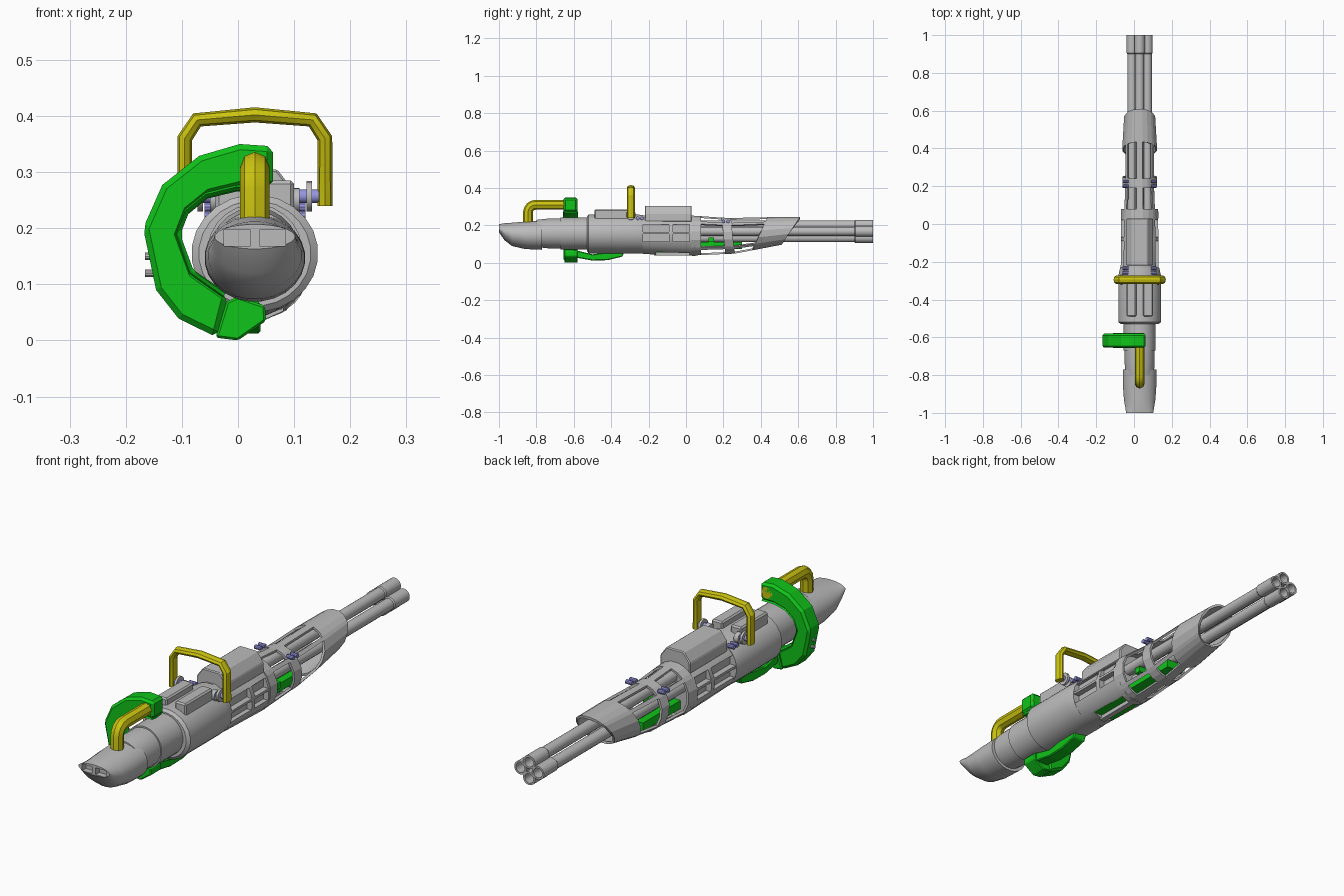
import bpy, bmesh
from math import sin, cos, pi, radians
from mathutils import Matrix, Vector

if "Cube" in bpy.data.objects:
    bpy.data.objects.remove(bpy.data.objects["Cube"])

CX, CZ = 0.03, 0.168  # long axis of the body


def material(name, rgb):
    m = bpy.data.materials.new(name)
    m.use_nodes = True
    m.diffuse_color = (*rgb, 1)
    m.node_tree.nodes["Principled BSDF"].inputs["Base Color"].default_value = (*rgb, 1)
    return m


GREY = material("metal_grey", (0.5, 0.5, 0.5))
YELLOW = material("handle_yellow", (0.6, 0.55, 0.005))
GREEN = material("frame_green", (0.005, 0.55, 0.01))
BLUE = material("fastener_blue", (0.3, 0.3, 0.75))


def activate(ob):
    bpy.ops.object.select_all(action='DESELECT')
    ob.select_set(True)
    bpy.context.view_layer.objects.active = ob


def finish(bm, name, mat, smooth=False, fix=True):
    if fix:
        bmesh.ops.recalc_face_normals(bm, faces=bm.faces[:])
    me = bpy.data.meshes.new(name)
    bm.to_mesh(me)
    bm.free()
    me.materials.append(mat)
    ob = bpy.data.objects.new(name, me)
    bpy.context.collection.objects.link(ob)
    if smooth:
        activate(ob)
        bpy.ops.object.shade_smooth_by_angle(angle=radians(30))
    return ob


def modify(ob, kind, **settings):
    mod = ob.modifiers.new(kind.lower(), kind)
    for key, value in settings.items():
        setattr(mod, key, value)
    activate(ob)
    bpy.ops.object.modifier_apply(modifier=mod.name)


def add_box(bm, x0, x1, y0, y1, z0, z1):
    size = Matrix.Diagonal((x1 - x0, y1 - y0, z1 - z0, 1))
    mid = Matrix.Translation(((x0 + x1) / 2, (y0 + y1) / 2, (z0 + z1) / 2))
    bmesh.ops.create_cube(bm, size=1, matrix=mid @ size)


def boxes(name, mat, dims, bevel=0):
    bm = bmesh.new()
    for d in dims:
        add_box(bm, *d)
    ob = finish(bm, name, mat)
    if bevel:
        modify(ob, 'BEVEL', width=bevel, segments=1)
    return ob


def cut(ob, dims):
    cutter = boxes("cutter", GREY, dims)
    cutter.hide_render = True
    modify(ob, 'BOOLEAN', object=cutter, operation='DIFFERENCE', solver='EXACT')
    bpy.data.objects.remove(cutter)


def loft(name, mat, rings, n=24, x=CX, capped=True):
    """Elliptical rings along y: (y, centre z, radius x, radius z)."""
    bm = bmesh.new()
    loops = [[bm.verts.new((x + rx * cos(2 * pi * (k + .5) / n), y, z + rz * sin(2 * pi * (k + .5) / n)))
              for k in range(n)] for y, z, rx, rz in rings]
    for a, b in zip(loops, loops[1:]):
        for k in range(n):
            bm.faces.new((a[k], b[k], b[(k + 1) % n], a[(k + 1) % n]))
    if capped:
        bm.faces.new(loops[0])
        bm.faces.new(loops[-1])
    return finish(bm, name, mat, smooth=True)


def prism(name, mat, points, place, depth, bevel=0):
    """Flat outline mapped to 3D by place, extruded along depth."""
    bm = bmesh.new()
    face = bm.faces.new([bm.verts.new(place(*p)) for p in points])
    out = bmesh.ops.extrude_face_region(bm, geom=[face])
    bmesh.ops.translate(bm, vec=depth, verts=[v for v in out["geom"] if isinstance(v, bmesh.types.BMVert)])
    ob = finish(bm, name, mat)
    if bevel:
        modify(ob, 'BEVEL', width=bevel, segments=1)
    return ob


def rod(name, mat, x0, x1, y, z, r, n=16):
    """Cylinder lying along x."""
    bm = bmesh.new()
    spot = Matrix.Translation(((x0 + x1) / 2, y, z)) @ Matrix.Rotation(pi / 2, 4, 'Y')
    bmesh.ops.create_cone(bm, cap_ends=True, segments=n, radius1=r, radius2=r, depth=abs(x1 - x0), matrix=spot)
    return finish(bm, name, mat, smooth=True)


def pipe(name, mat, points, r, y=0, stretch=1):
    cu = bpy.data.curves.new(name, 'CURVE')
    cu.dimensions = '3D'
    cu.bevel_depth, cu.bevel_resolution, cu.use_fill_caps = r, 2, True
    sp = cu.splines.new('POLY')
    sp.points.add(len(points) - 1)
    for p, co in zip(sp.points, points):
        p.co = (*co, 1)
    ob = bpy.data.objects.new(name, cu)
    bpy.context.collection.objects.link(ob)
    cu.materials.append(mat)
    ob.location.y, ob.scale.y = y, stretch
    activate(ob)
    bpy.ops.object.convert(target='MESH')
    bpy.ops.object.shade_smooth_by_angle(angle=radians(30))


# Stock with scooped underside and two recessed end windows
stock = loft("stock", GREY, [(-1, .185, .072, .022), (-.97, .166, .077, .046), (-.93, .152, .084, .063),
                             (-.86, .147, .089, .074), (-.77, .147, .09, .078)])
cut(stock, [(-.025, .022, -1.02, -.975, .168, .197), (.038, .085, -1.02, -.975, .168, .197)])

# Neck collars and the rear drum
loft("neck", GREY, [(-.8, .157, .075, .073), (-.74, .157, .08, .08), (-.67, .157, .08, .08),
                    (-.67, .157, .085, .086), (-.52, .157, .085, .086)])
loft("rear_drum", GREY, [(-.53, .155, .1, .094), (-.52, .155, .113, .105), (-.27, .155, .113, .105),
                         (-.23, .152, .104, .104)])

# Receiver body with side panels and underside pocket
body = loft("receiver", GREY, [(-.26, .152, .105, .103), (-.2, .149, .101, .105), (.05, .143, .1, .108)], n=16)
pockets = [(-.02, .08, -.16, .02, 0, .075)]
for s in (-1, 1):
    xa, xb = sorted((CX + s * .074, CX + s * .13))
    for y0, y1, z0, z1 in ((-.23, -.09, .165, .205), (-.23, -.09, .115, .155),
                           (-.07, .02, .165, .205), (-.07, .02, .115, .155)):
        pockets.append((xa, xb, y0, y1, z0, z1))
cut(body, pockets)

# Top cover and rails
prism("top_cover", GREY, [(-.07, .22), (-.07, .265), (-.04, .305), (.04, .305), (.07, .265), (.07, .22)],
      lambda x, z: (CX + x, -.22, z), Vector((0, .25, 0)), .004)
boxes("drum_rails", GREY, [(CX + a, CX + b, -.49, -.31, .22, .285) for a, b in ((-.07, -.018), (.018, .07))], .006)

# Slanted open shroud: rings of faces with windows left out
half = [(-36, 1), (-12, 1), (12, 1), (36, 0), (46, 1), (63, 1), (80, 0)]
sides = half + [(100, 1), (117, 1), (134, 0), (144, 1), (168, 1), (192, 1), (216, 0),
                (226, 1), (242, 1), (258, 0), (282, 1), (298, 1), (314, 0)]
stations = [(.03, 0, .145, .102, .109), (.08, 0, .145, .1, .106), (.2, -.01, .144, .094, .099),
            (.25, -.01, .144, .094, .097), (.395, .04, .155, .094, .09), (.56, .05, .17, .084, .075)]
bm = bmesh.new()
loops = [[bm.verts.new((CX + rx * cos(radians(a)), y + shear * sin(radians(a)), z + rz * sin(radians(a))))
          for a, _ in sides] for y, shear, z, rx, rz in stations]
for i, (a, b) in enumerate(zip(loops, loops[1:])):
    for k, (_, window) in enumerate(sides):
        if not (window and i in (1, 3)):
            j = (k + 1) % len(sides)
            bm.faces.new((a[k], b[k], b[j], a[j]))
shroud = finish(bm, "shroud", GREY, fix=False)
modify(shroud, 'SOLIDIFY', thickness=.01, offset=-1)

# Four barrels with hollow muzzles
for dx, dz in ((.041, 0), (-.041, 0), (0, .034), (0, -.034)):
    radii = [(.03, .024), (.9, .024), (.905, .028), (1, .028), (1, .02), (.88, .02)]
    loft("barrel", GREY, [(y, CZ + dz, r, r) for y, r in radii], n=20, x=CX + dx)

# Feed block seen through the openings, and the keel over it
boxes("feed_block", GREEN, [(-.01, .07, .04, .3, .075, .11), (.055, .095, .12, .15, .11, .135),
                            (-.018, .078, -.158, .018, .055, .08)])
boxes("keel", GREY, [(.018, .042, -.17, .04, .038, .09)])

# Curved shoulder frame with a raised rim
outer = [(.062, .346), (.003, .35), (-.069, .329), (-.135, .277), (-.169, .2), (-.146, .09), (-.106, .039),
         (-.037, .005)]
inner = [(-.018, .079), (-.078, .121), (-.103, .189), (-.087, .23), (-.05, .26), (.003, .273), (.062, .273)]
prism("shoulder_frame", GREEN, outer + inner, lambda x, z: (x, -.655, z), Vector((0, .075, 0)), .01)
rim = [Vector(p) for p in inner]
pipe("frame_inner_rim", GREEN, [(p.x - .008, 0, p.y) for p in rim], .008, y=-.617, stretch=5)

# Bracket joining the shoulder frame to the drum
prism("bracket_block", GREEN, [(-.04, .005), (0, 0), (.05, .035), (.048, .062), (0, .078), (-.02, .07)],
      lambda x, z: (x, -.65, z), Vector((0, .07, 0)), .004)
prism("bracket_strip", GREEN, [(-.6, .03), (-.5, .012), (-.42, .014), (-.34, .033), (-.33, .06), (-.4, .06),
                               (-.5, .045), (-.6, .07)],
      lambda y, z: (-.02, y, z), Vector((.06, 0, 0)), .004)
for z in (.15, .12):
    rod("frame_knob", GREY, -.166, -.14, -.617, z, .007, 10)

# Rear grip pipe with a rounded elbow
elbow = [(CX, -.805 - .04 * cos(t * pi / 8), .27 + .04 * sin(t * pi / 8)) for t in range(5)]
pipe("rear_grip", YELLOW, [(CX, -.845, .2)] + elbow + [(CX, -.58, .31)], .026)

# Carry handle on its pivots
arch = [(.125, .24), (.125, .36), (.103, .393), (0, .402)]
path = arch + [(-x, z) for x, z in reversed(arch[:-1])]
pipe("carry_handle", YELLOW, [(CX + x, 0, z) for x, z in path], .0135, y=-.295, stretch=1.6)
for s in (-1, 1):
    rod("pivot_spring", BLUE, CX + s * .07, CX + s * .132, -.295, .257, .012)
    rod("pivot_disc", GREY, CX + s * .092, CX + s * .102, -.295, .257, .027)
    rod("pivot_base", GREY, CX + s * .06, CX + s * .08, -.295, .25, .022)
    for y in (-.258, -.235, .2, .225):
        rod("fastener", BLUE, CX + s * .06, CX + s * .09, y, .238 if y < 0 else .222, .009, 10)
